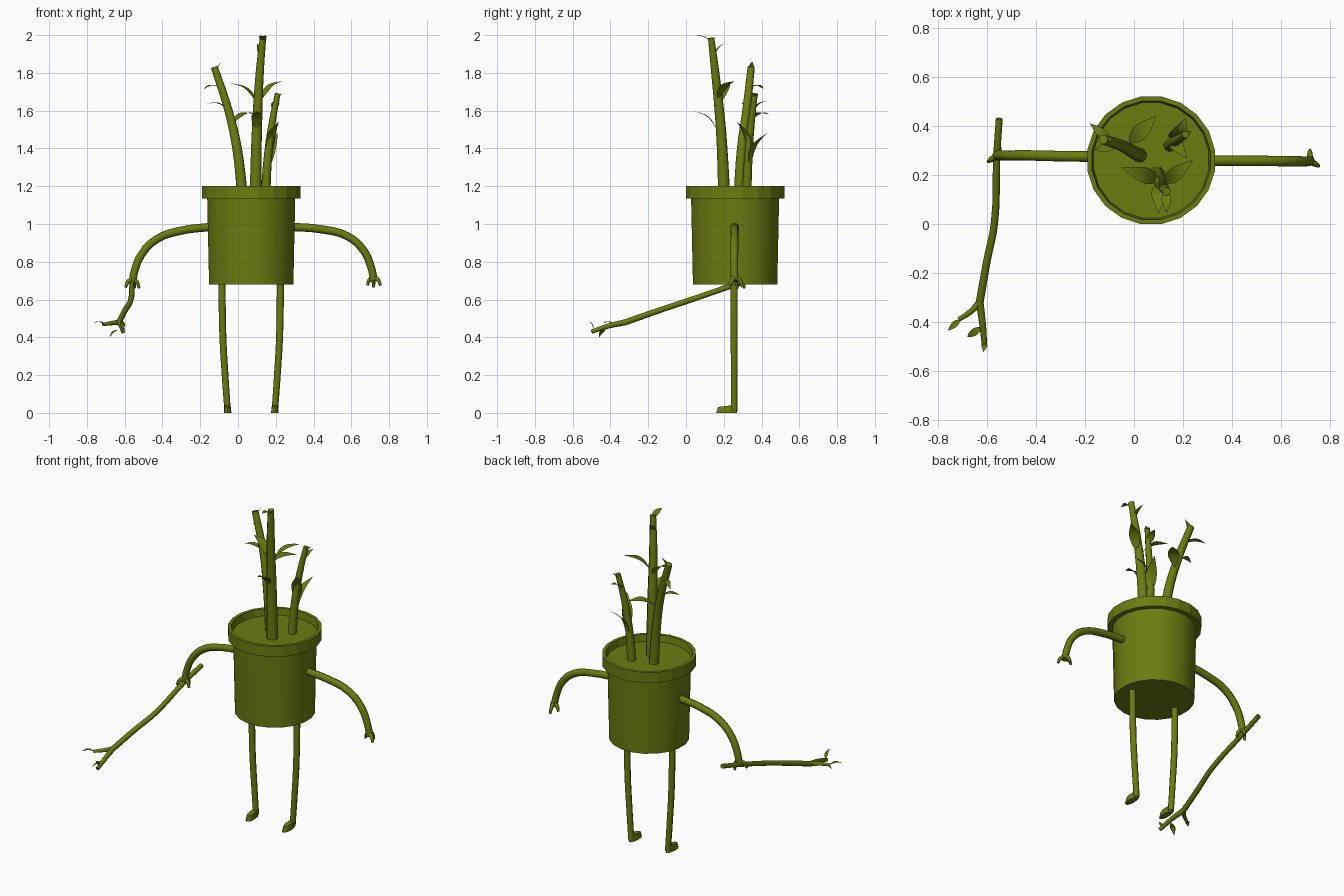
import bpy, bmesh, math
from mathutils import Vector, Matrix

cube = bpy.data.objects.get("Cube")
if cube:
    bpy.data.objects.remove(cube, do_unlink=True)

olive = bpy.data.materials.new("olive_green")
olive.use_nodes = True
olive.diffuse_color = (0.15, 0.2, 0.005, 1)
bsdf = olive.node_tree.nodes["Principled BSDF"]
bsdf.inputs["Base Color"].default_value = olive.diffuse_color
bsdf.inputs["Roughness"].default_value = 0.8


def add_object(name, mesh, smooth=None):
    mesh.materials.clear()
    mesh.materials.append(olive)
    obj = bpy.data.objects.new(name, mesh)
    bpy.context.collection.objects.link(obj)
    bpy.ops.object.select_all(action='DESELECT')
    obj.select_set(True)
    bpy.context.view_layer.objects.active = obj
    if smooth:
        bpy.ops.object.shade_smooth_by_angle(angle=math.radians(smooth))
    else:
        bpy.ops.object.shade_flat()
    return obj


def lathe(name, profile, centre, sides=20, smooth=None):
    """Spin (radius, z) points around a vertical axis, capping both ends."""
    bm = bmesh.new()
    rings = []
    for r, z in profile:
        angles = [(i + 0.5) * math.tau / sides for i in range(sides)]
        rings.append([bm.verts.new((centre[0] + r * math.cos(a),
                                    centre[1] + r * math.sin(a), z)) for a in angles])
    for a, b in zip(rings, rings[1:]):
        for i in range(sides):
            j = (i + 1) % sides
            bm.faces.new((a[i], a[j], b[j], b[i]))
    bm.faces.new(rings[0][::-1])
    bm.faces.new(rings[-1])
    mesh = bpy.data.meshes.new(name)
    bm.to_mesh(mesh)
    bm.free()
    return add_object(name, mesh, smooth)


def branch(name, points, r0, r1, smooth=50):
    """Tapered tube along a smooth path."""
    curve = bpy.data.curves.new(name + "_path", 'CURVE')
    curve.dimensions = '3D'
    curve.bevel_depth = 1
    curve.bevel_resolution = 2
    curve.resolution_u = 4
    curve.use_fill_caps = True
    spline = curve.splines.new('BEZIER')
    spline.bezier_points.add(len(points) - 1)
    for i, (bp, p) in enumerate(zip(spline.bezier_points, points)):
        bp.co = p
        bp.handle_left_type = bp.handle_right_type = 'AUTO'
        bp.radius = r0 + (r1 - r0) * i / (len(points) - 1)
    temp = bpy.data.objects.new(name + "_path", curve)
    bpy.context.collection.objects.link(temp)
    bpy.context.view_layer.update()
    graph = bpy.context.evaluated_depsgraph_get()
    mesh = bpy.data.meshes.new_from_object(temp.evaluated_get(graph))
    bpy.data.objects.remove(temp, do_unlink=True)
    mesh.name = name
    return add_object(name, mesh, smooth)


def leaf(name, base, tip, width, bend=0.15):
    """Thin pointed blade that arches upward between base and tip."""
    base, tip = Vector(base), Vector(tip)
    along = tip - base
    side = along.cross(Vector((0, 0, 1))).normalized()
    up = side.cross(along).normalized()
    bm = bmesh.new()
    rows = []
    steps = 8
    for i in range(steps + 1):
        t = i / steps
        w = width / 2 * max(0.04, math.sin(math.pi * t ** 0.85))
        mid = base + along * t + up * (along.length * bend * math.sin(math.pi * t))
        rows.append([bm.verts.new(mid + side * w * s + up * abs(s) * w * 0.15)
                     for s in (-1, 0, 1)])
    for a, b in zip(rows, rows[1:]):
        for k in (0, 1):
            bm.faces.new((a[k], a[k + 1], b[k + 1], b[k]))
    mesh = bpy.data.meshes.new(name)
    bm.to_mesh(mesh)
    bm.free()
    add_object(name, mesh, 40)


# Pot body, rim and soil
centre = (0.07, 0.26)
lathe("pot_body", [(0.226, 0.68), (0.236, 1.14)], centre, smooth=30)
lathe("pot_rim", [(0.23, 1.135), (0.264, 1.135), (0.264, 1.2), (0.245, 1.2), (0.238, 1.16)],
      centre)

# Legs and feet, mirrored about the pot centre
for label, s in (("left", 1), ("right", -1)):
    x = centre[0]
    branch(label + "_leg", [(x + s * 0.155, 0.255, 0.69), (x + s * 0.15, 0.255, 0.4),
                            (x + s * 0.137, 0.255, 0.18), (x + s * 0.125, 0.255, 0.01)],
           0.019, 0.017)
    bm = bmesh.new()
    bmesh.ops.create_cone(bm, cap_ends=True, segments=12, radius1=1, radius2=0.8, depth=1)
    for v in bm.verts:
        heel = (v.co.y + 1) / 2
        v.co = (x + s * 0.125 + v.co.x * (0.022 - 0.004 * heel),
                0.215 + v.co.y * 0.056,
                0.0 if v.co.z < 0 else 0.03 + 0.014 * heel)
    mesh = bpy.data.meshes.new(label + "_foot")
    bm.to_mesh(mesh)
    bm.free()
    add_object(label + "_foot", mesh, 40)

# Arms
branch("left_arm", [(0.28, 0.258, 0.985), (0.44, 0.258, 0.972), (0.58, 0.257, 0.935),
                    (0.665, 0.256, 0.86), (0.705, 0.256, 0.77), (0.72, 0.257, 0.7)], 0.022, 0.02)
branch("right_arm", [(-0.14, 0.275, 0.985), (-0.3, 0.277, 0.965), (-0.43, 0.28, 0.92),
                     (-0.51, 0.28, 0.84), (-0.545, 0.28, 0.76), (-0.56, 0.28, 0.69)], 0.022, 0.02)

# Twig fingers
hands = {
    "left": ((0.718, 0.257, 0.72), [(-0.033, 0.01, -0.045), (0, 0.043, -0.055), (0.036, -0.02, -0.045)]),
    "right": ((-0.558, 0.28, 0.71), [(-0.037, -0.025, -0.045), (0.01, 0.03, -0.05), (0.035, -0.01, -0.05)]),
}
for label, (wrist, offsets) in hands.items():
    for i, off in enumerate(offsets):
        w, o = Vector(wrist), Vector(off)
        branch(f"{label}_finger_{i + 1}",
               [w, w + Vector((o.x * 0.7, o.y * 0.7, o.z * 0.4)), w + o], 0.015, 0.007)

# Held forked stick
fork = (-0.63, -0.32, 0.48)
branch("stick", [(-0.55, 0.43, 0.73), (-0.56, 0.28, 0.685), (-0.57, 0.0, 0.59),
                 (-0.6, -0.15, 0.54), fork], 0.014, 0.016)
branch("stick_fork_long", [fork, (-0.618, -0.41, 0.46), (-0.61, -0.5, 0.43)], 0.016, 0.011)
branch("stick_fork_short", [fork, (-0.67, -0.36, 0.475), (-0.715, -0.39, 0.468)], 0.014, 0.009)

# Plant stems
branch("tall_stem", [(0.093, 0.203, 1.14), (0.1, 0.185, 1.5), (0.115, 0.155, 1.8),
                     (0.132, 0.133, 1.985)], 0.034, 0.018)
branch("side_stem", [(0.025, 0.28, 1.14), (-0.005, 0.295, 1.4), (-0.05, 0.32, 1.6),
                     (-0.125, 0.345, 1.83)], 0.03, 0.02)
branch("short_stem", [(0.145, 0.32, 1.14), (0.158, 0.33, 1.35), (0.18, 0.345, 1.53),
                      (0.21, 0.365, 1.69)], 0.026, 0.015)

# Leaves: base, tip, width
leaves = [
    ((0.1, 0.18, 1.64), (-0.05, 0.23, 1.745), 0.065),
    ((0.125, 0.17, 1.66), (0.24, 0.26, 1.755), 0.06),
    ((0.1, 0.16, 1.5), (0.1, 0.045, 1.595), 0.06),
    ((0.132, 0.133, 1.96), (0.132, 0.045, 1.995), 0.04),
    ((0.12, 0.15, 1.87), (0.1, 0.2, 1.955), 0.03),
    ((-0.06, 0.33, 1.61), (-0.165, 0.3, 1.635), 0.04),
    ((-0.09, 0.34, 1.72), (-0.18, 0.41, 1.715), 0.035),
    ((-0.115, 0.345, 1.78), (-0.08, 0.35, 1.86), 0.03),
    ((-0.02, 0.33, 1.54), (0.09, 0.44, 1.58), 0.065),
    ((0.165, 0.34, 1.3), (0.21, 0.43, 1.48), 0.065),
    ((0.17, 0.33, 1.35), (0.215, 0.27, 1.54), 0.06),
    ((0.19, 0.36, 1.6), (0.21, 0.43, 1.65), 0.045),
    ((0.2, 0.36, 1.64), (0.235, 0.38, 1.69), 0.03),
]
for i, (base, tip, width) in enumerate(leaves):
    leaf(f"plant_leaf_{i + 1}", base, tip, width)
twig_leaves = [
    ((-0.71, -0.39, 0.47), (-0.76, -0.435, 0.475), 0.025),
    ((-0.62, -0.42, 0.44), (-0.68, -0.46, 0.4), 0.03),
    ((-0.61, -0.49, 0.44), (-0.615, -0.522, 0.49), 0.025),
]
for i, (base, tip, width) in enumerate(twig_leaves):
    leaf(f"stick_leaf_{i + 1}", base, tip, width)
